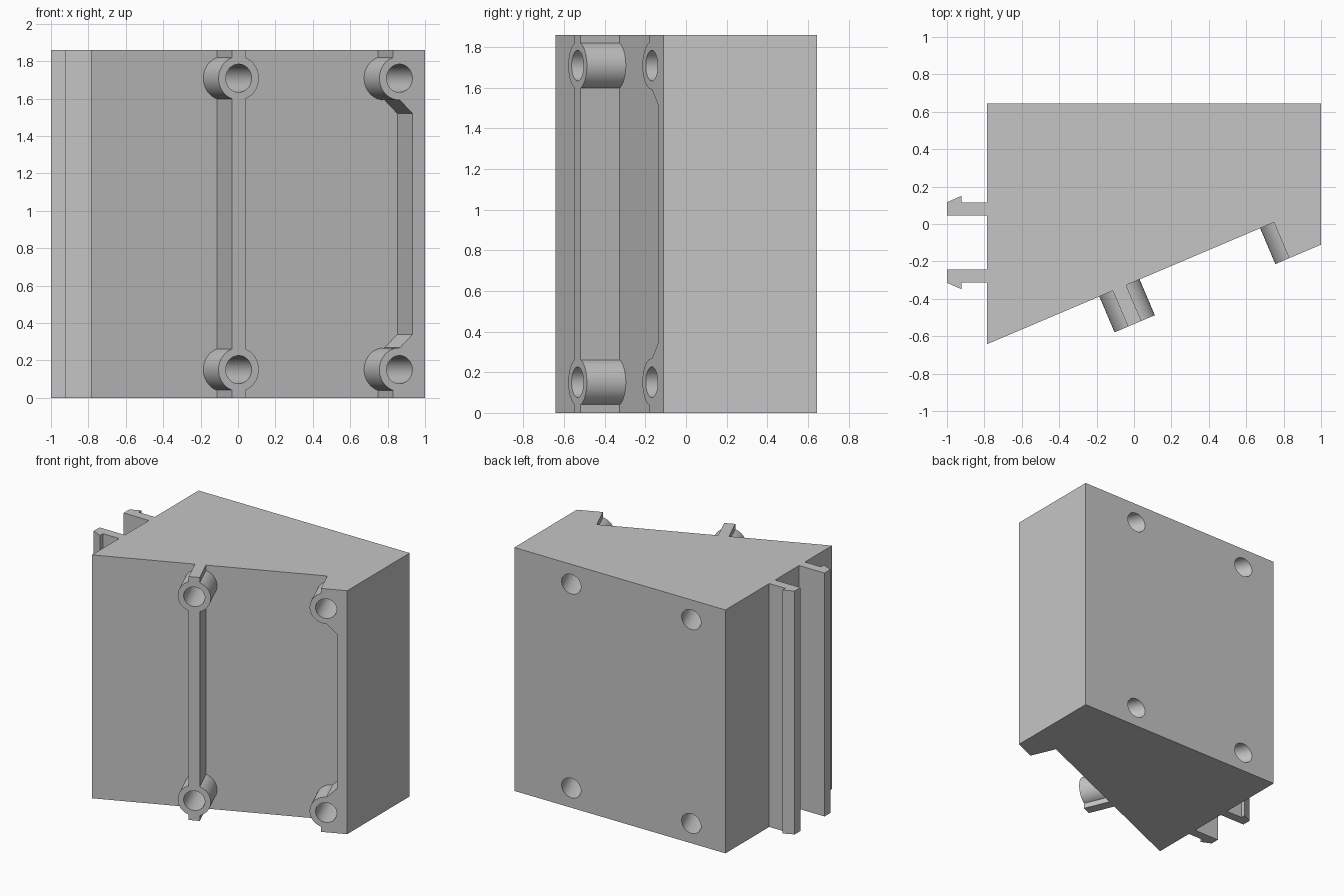
import bpy, bmesh, math
from mathutils import Matrix, Vector

if "Cube" in bpy.data.objects:
    bpy.data.objects.remove(bpy.data.objects["Cube"], do_unlink=True)

H = 1.86                      # overall height
STEP = 0.208                  # height of bosses and ribs above the slanted face
OVER = 0.1                    # excess that is trimmed off to leave clean planes
ANGLE = math.radians(23)
D = Vector((math.cos(ANGLE), math.sin(ANGLE), 0))
N = Vector((math.sin(ANGLE), -math.cos(ANGLE), 0))
P0 = Vector((0, -0.535, 0))
# Slanted frame: x along the slope, y up, z outward; z = 0 is the raised plane
SLANT = Matrix.Translation(P0) @ Matrix((D, (0, 0, 1), N)).transposed().to_4x4()
START, END = 0.004, 0.938     # slope positions of the two boss pairs
WALL = END + 0.076            # slope position of the raised edge's wall
BOSSES = [(u, v) for u in (START, END) for v in (0.151, H - 0.151)]

grey = bpy.data.materials.new("plain grey")
grey.use_nodes = True
grey.diffuse_color = (0.56, 0.56, 0.56, 1)
grey.node_tree.nodes["Principled BSDF"].inputs["Base Color"].default_value = (0.56, 0.56, 0.56, 1)


def prism(name, points, low, high, matrix=Matrix()):
    """Extrude a flat outline between two heights of a frame."""
    bm = bmesh.new()
    face = bm.faces.new([bm.verts.new((x, y, low)) for x, y in points])
    out = bmesh.ops.extrude_face_region(bm, geom=[face])
    verts = [g for g in out["geom"] if isinstance(g, bmesh.types.BMVert)]
    bmesh.ops.translate(bm, verts=verts, vec=(0, 0, high - low))
    if not any(f.normal.dot(face.normal) < -0.9 for f in bm.faces):
        bm.faces.new([bm.verts[i] for i in range(len(points))])
    bmesh.ops.recalc_face_normals(bm, faces=bm.faces)
    bm.transform(matrix)
    mesh = bpy.data.meshes.new(name)
    bm.to_mesh(mesh)
    bm.free()
    mesh.materials.append(grey)
    obj = bpy.data.objects.new(name, mesh)
    bpy.context.collection.objects.link(obj)
    return obj


def box(name, u0, u1, v0, v1, low, high):
    return prism(name, [(u0, v0), (u1, v0), (u1, v1), (u0, v1)], low, high, SLANT)


def cylinder(name, u, v, radius, low, high):
    ring = [2 * math.pi * i / 64 for i in range(64)]
    return prism(name, [(u + radius * math.cos(a), v + radius * math.sin(a)) for a in ring],
                 low, high, SLANT)


def combine(target, tool, operation):
    """Apply a boolean and discard the tool."""
    mod = target.modifiers.new(operation.lower(), "BOOLEAN")
    mod.operation, mod.object, mod.solver = operation, tool, "EXACT"
    bpy.context.view_layer.objects.active = target
    bpy.ops.object.modifier_apply(modifier=mod.name)
    bpy.data.objects.remove(tool, do_unlink=True)


def slope(u, w):
    p = SLANT @ Vector((u, 0, w))
    return p.x, p.y


# Wedge housing with the raised right-hand edge, oversized until trimmed
left_u = (-0.785 + STEP * N.x) / D.x
right_u = (1 - OVER * N.x) / D.x
housing = prism("housing", [(-0.785, 0.645), (1, 0.645), slope(right_u, OVER),
                            slope(WALL, OVER), slope(WALL, -STEP),
                            slope(left_u, -STEP)], -OVER, H + OVER)

# Rib between the first boss pair
combine(housing, box("rib", START - 0.039, START + 0.039, -0.15, H + 0.15,
                     -STEP - 0.05, 0.12), "UNION")

# Chamfered pads beside the second boss pair, mirrored in height
pad = [(-0.037, -0.15), (0.1, -0.15), (0.1, 0.363), (-0.037, 0.23)]
for outline in (pad, [(u, H - v) for u, v in pad]):
    combine(housing, prism("pad", [(END + u, v) for u, v in outline],
                           -STEP - 0.05, 0.08, SLANT), "UNION")

# Round bosses, then everything trimmed to the raised plane and the two ends
for u, v in BOSSES:
    combine(housing, cylinder("boss", u, v, 0.117, -STEP - 0.06, 0.06), "UNION")
combine(housing, box("envelope", -3, 3, 0, H, -3, 0), "INTERSECT")

# Holes bored right through to the back
for u, v in BOSSES:
    combine(housing, cylinder("bore", u, v, 0.075, -2, 0.2), "DIFFERENCE")

# Hooked clip strips on the side
for name, y, s in (("back_clip", 0.046, 1), ("front_clip", -0.244, -1)):
    prism(name, [(-0.78, y), (-1, y), (-1, y + 0.07 * s), (-0.922, y + 0.105 * s),
                 (-0.922, y + 0.07 * s), (-0.78, y + 0.07 * s)], 0, H)

# Smooth the round walls only
bpy.ops.object.select_all(action="DESELECT")
housing.select_set(True)
bpy.context.view_layer.objects.active = housing
bpy.ops.object.shade_smooth_by_angle(angle=math.radians(20))
